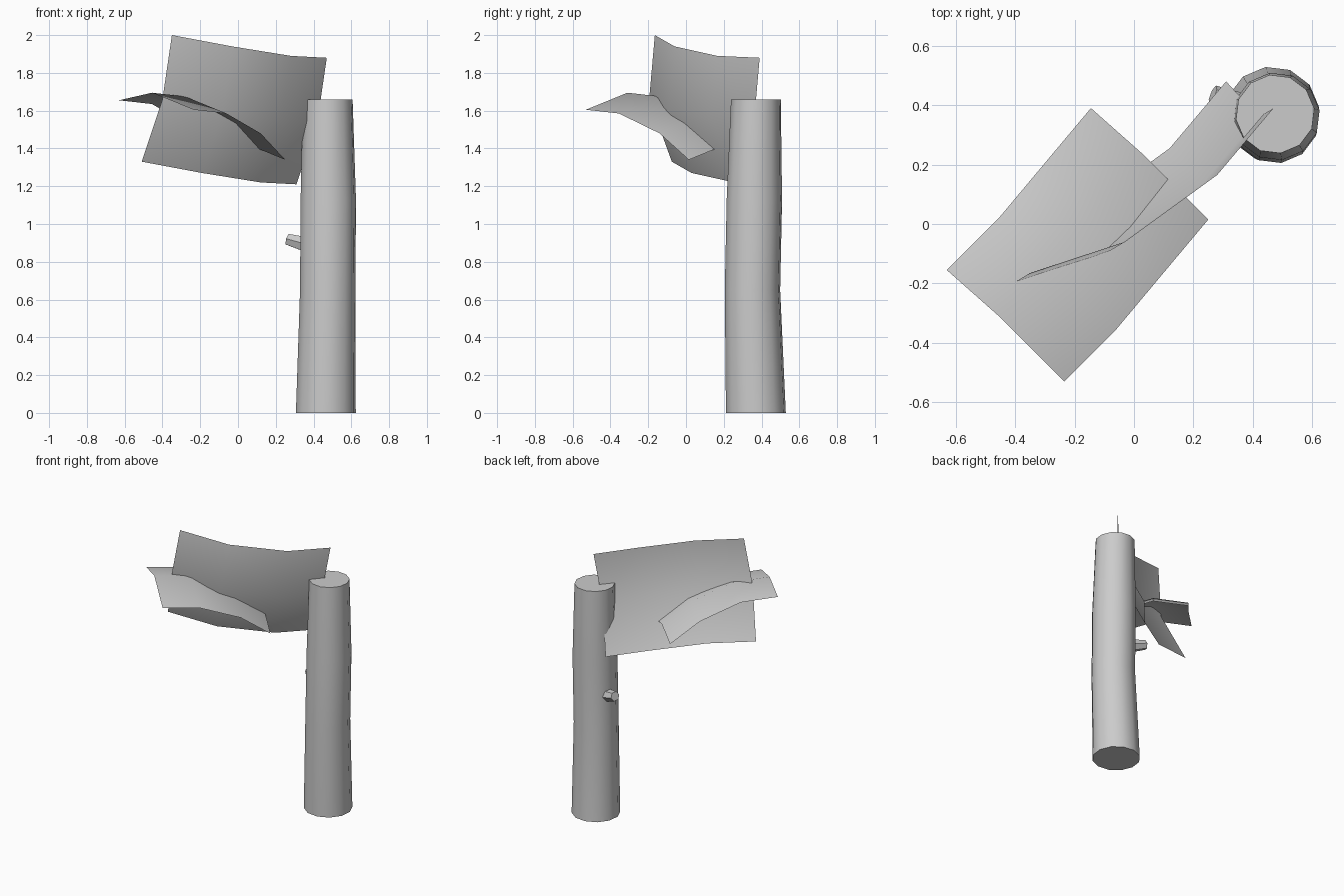
import bpy, bmesh, math
from mathutils import Vector, Matrix

old = bpy.data.objects.get("Cube")
if old:
    bpy.data.objects.remove(old, do_unlink=True)

GREY = (0.6, 0.6, 0.6, 1)
mat = bpy.data.materials.new("plain_grey")
mat.use_nodes = True
mat.diffuse_color = GREY
mat.node_tree.nodes["Principled BSDF"].inputs["Base Color"].default_value = GREY


def finish(name, bm, angle):
    mesh = bpy.data.meshes.new(name)
    bm.to_mesh(mesh)
    bm.free()
    mesh.materials.append(mat)
    ob = bpy.data.objects.new(name, mesh)
    bpy.context.collection.objects.link(ob)
    bpy.ops.object.select_all(action='DESELECT')
    ob.select_set(True)
    bpy.context.view_layer.objects.active = ob
    bpy.ops.object.shade_smooth_by_angle(angle=math.radians(angle))


def tube(name, rings, sides, turn, axis=(0, 0, 1)):
    """Capped tube through rings of (centre, radius), all square to the axis."""
    bm = bmesh.new()
    rot = Vector((0, 0, 1)).rotation_difference(Vector(axis)).to_matrix()
    loops = []
    for centre, r in rings:
        angles = [turn + math.tau * i / sides for i in range(sides)]
        loops.append([bm.verts.new(Vector(centre) + rot @ Vector((r * math.cos(a), r * math.sin(a), 0)))
                      for a in angles])
    for low, high in zip(loops, loops[1:]):
        for i in range(sides):
            j = (i + 1) % sides
            bm.faces.new((low[i], low[j], high[j], high[i]))
    bm.faces.new(loops[0][::-1])
    bm.faces.new(loops[-1])
    finish(name, bm, 50)


def leaf_card(name, spine, offsets):
    """Bent sheet: the spine curve repeated at each offset."""
    bm = bmesh.new()
    rows = [[bm.verts.new(Vector(p) + Vector(o)) for p in spine] for o in offsets]
    for a, b in zip(rows, rows[1:]):
        for i in range(len(spine) - 1):
            bm.faces.new((a[i], b[i], b[i + 1], a[i + 1]))
    finish(name, bm, 80)


# Slightly bent, tapering trunk
tube("trunk", [((0.465, 0.37, 0), 0.16), ((0.475, 0.352, 0.65), 0.148),
               ((0.478, 0.362, 1.13), 0.148), ((0.475, 0.37, 1.66), 0.133)],
     12, math.radians(8))

# Short broken branch
root, tip = Vector((0.38, 0.39, 0.885)), Vector((0.265, 0.435, 0.918))
tube("branch_stub", [(root, 0.046), (tip, 0.033)], 6, 0.3, tip - root)

# Upright leaf sheet, folded along its middle
leaf_card("upright_leaf",
          [(-0.35, -0.165, 2.0), (-0.03, -0.06, 1.94), (0.28, 0.165, 1.89), (0.47, 0.39, 1.88)],
          [(0, 0, 0), (-0.05, -0.03, -0.34), (-0.16, 0.09, -0.67)])

# Flat leaf sheet, drooping towards the trunk
leaf_card("flat_leaf",
          [(-0.235, -0.53, 1.605), (-0.06, -0.355, 1.585), (0.12, -0.14, 1.48), (0.25, 0.015, 1.34)],
          [(0, 0, 0), (-0.22, 0.22, 0.09), (-0.395, 0.375, 0.05)])
